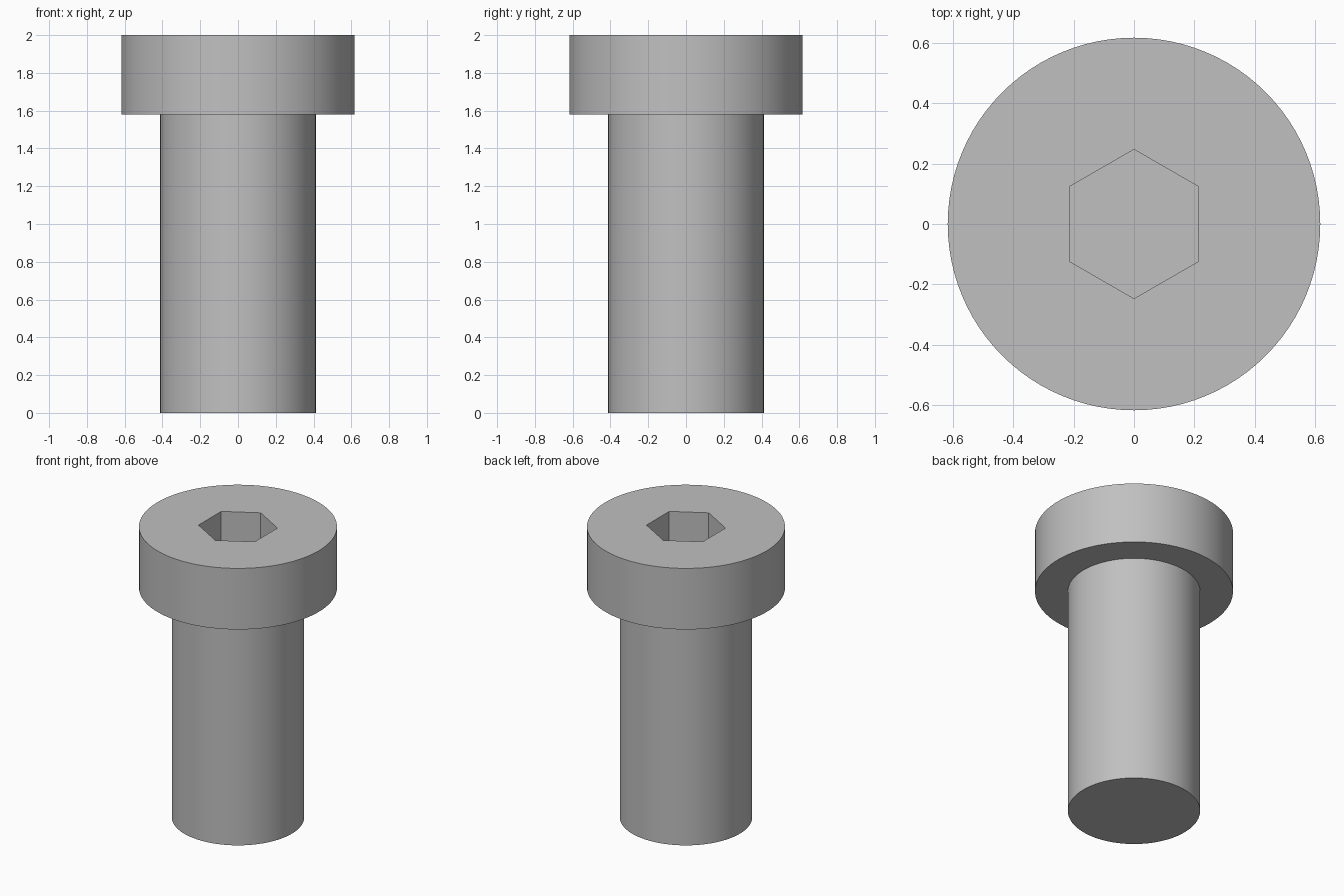
import bpy
import bmesh
from math import sin, cos, tau

cube = bpy.data.objects.get("Cube")
if cube:
    bpy.data.objects.remove(cube, do_unlink=True)

HEIGHT = 2.0
HEAD_BASE = 1.58
HEAD_RADIUS = 0.617
SHANK_RADIUS = 0.412
SOCKET_RADIUS = 0.247
SOCKET_DEPTH = 0.25

steel = bpy.data.materials.new("grey steel")
steel.use_nodes = True
grey = (0.53, 0.53, 0.53, 1)
steel.diffuse_color = grey
steel.node_tree.nodes["Principled BSDF"].inputs["Base Color"].default_value = grey


def lathe(name, profile, sides):
    """Turn (radius, height) points around z and cap both ends."""
    bm = bmesh.new()
    rings = [[bm.verts.new((r * sin(tau * i / sides), r * cos(tau * i / sides), z))
              for i in range(sides)] for r, z in profile]
    for low, high in zip(rings, rings[1:]):
        for i in range(sides):
            j = (i + 1) % sides
            bm.faces.new((low[i], low[j], high[j], high[i]))
    bm.faces.new(rings[0])
    bm.faces.new(rings[-1])
    bmesh.ops.recalc_face_normals(bm, faces=bm.faces)
    mesh = bpy.data.meshes.new(name)
    bm.to_mesh(mesh)
    bm.free()
    mesh.materials.append(steel)
    obj = bpy.data.objects.new(name, mesh)
    bpy.context.collection.objects.link(obj)
    return obj


# Shank and head turned as one solid
bolt = lathe("bolt_body", [(SHANK_RADIUS, 0), (SHANK_RADIUS, HEAD_BASE),
                           (HEAD_RADIUS, HEAD_BASE), (HEAD_RADIUS, HEIGHT)], 96)

# Hexagonal key socket, cut into the head
cutter = lathe("socket_cutter", [(SOCKET_RADIUS, HEIGHT - SOCKET_DEPTH),
                                 (SOCKET_RADIUS, HEIGHT + 0.1)], 6)
cutter.hide_render = True
cut = bolt.modifiers.new("hex_socket", 'BOOLEAN')
cut.operation = 'DIFFERENCE'
cut.solver = 'EXACT'
cut.object = cutter

bpy.ops.object.select_all(action='DESELECT')
bolt.select_set(True)
bpy.context.view_layer.objects.active = bolt
bpy.ops.object.modifier_apply(modifier=cut.name)
bpy.data.objects.remove(cutter, do_unlink=True)

# Round sides smooth, rims and socket crisp
bpy.ops.object.shade_smooth_by_angle()
